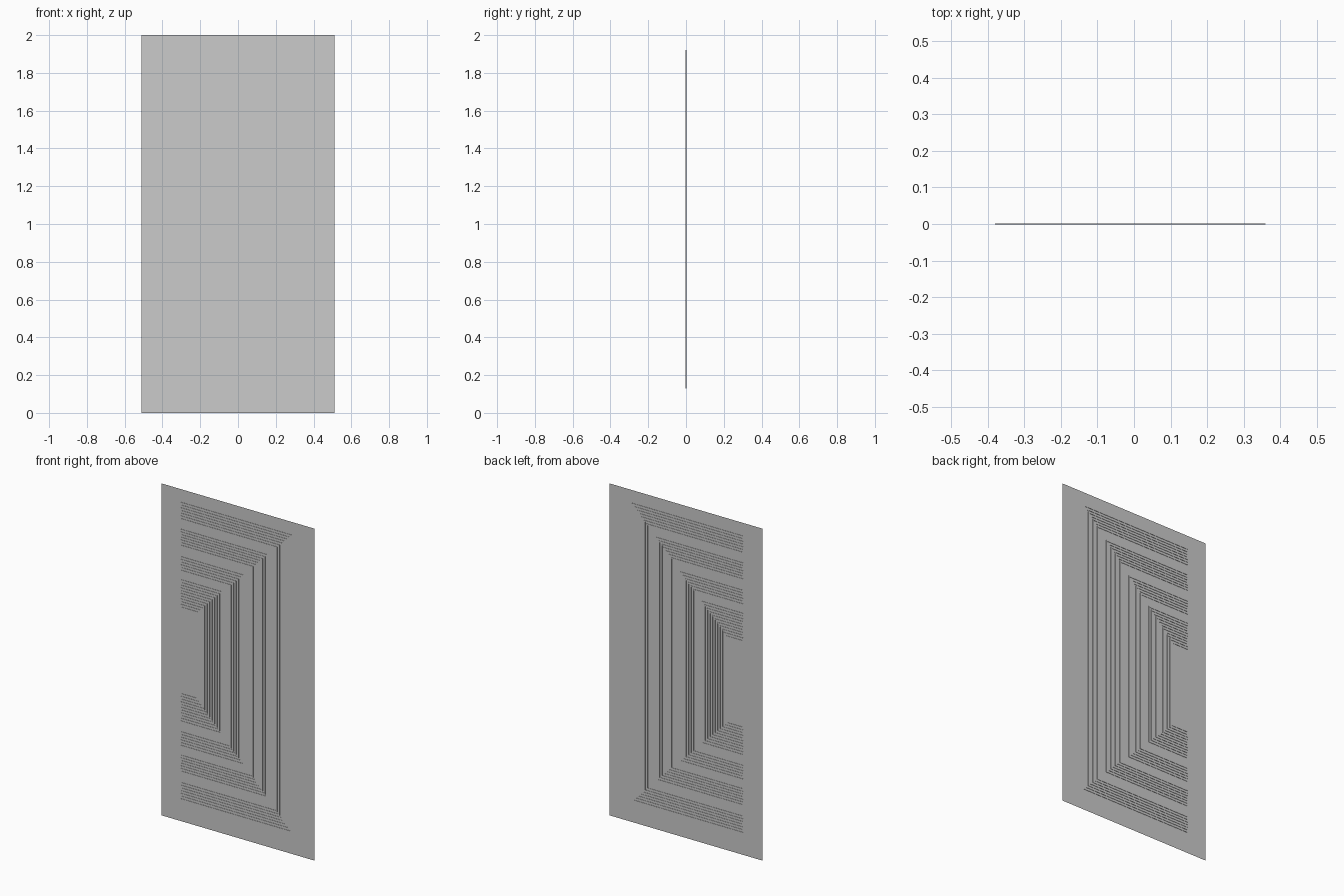
import bpy, bmesh

if "Cube" in bpy.data.objects:
    bpy.data.objects.remove(bpy.data.objects["Cube"])

LEFT = -0.38      # shared open end of every trace
DEPTH = 0.004     # total trace thickness, centred on the panel


def mesh_object(name, bm):
    bmesh.ops.recalc_face_normals(bm, faces=bm.faces)
    mesh = bpy.data.meshes.new(name)
    bm.to_mesh(mesh)
    bm.free()
    obj = bpy.data.objects.new(name, mesh)
    bpy.context.collection.objects.link(obj)
    return obj


def add_prism(bm, outline):
    # extrude an x/z outline symmetrically through the panel
    face = bm.faces.new([bm.verts.new((x, -DEPTH / 2, z)) for x, z in outline])
    ext = bmesh.ops.extrude_face_region(bm, geom=[face], use_keep_orig=True)
    moved = [g for g in ext["geom"] if isinstance(g, bmesh.types.BMVert)]
    bmesh.ops.translate(bm, verts=moved, vec=(0, DEPTH, 0))


def add_trace(bm, right, top, bottom, w):
    # bracket shape, open towards the left
    add_prism(bm, [(LEFT, top), (right, top), (right, bottom), (LEFT, bottom),
                   (LEFT, bottom + w), (right - w, bottom + w),
                   (right - w, top - w), (LEFT, top - w)])


# flat backing panel
bm = bmesh.new()
bm.faces.new([bm.verts.new((x, 0, z)) for x, z in
              ((-0.51, 0), (0.51, 0), (0.51, 2), (-0.51, 2))])
mesh_object("panel", bm)

# four nested bands: right, top, bottom, band width, number of traces
bands = [
    ("outer_band", 0.36, 1.922, 0.128, 0.106, 7),
    ("second_band", 0.198, 1.76, 0.295, 0.104, 7),
    ("third_band", 0.038, 1.595, 0.45, 0.09, 6),
    ("inner_band", -0.105, 1.456, 0.597, 0.173, 11),
]
for name, right, top, bottom, width, count in bands:
    w = width / (2 * count - 1)
    bm = bmesh.new()
    for i in range(count):
        d = 2 * w * i
        add_trace(bm, right - d, top - d, bottom + d, w)
    mesh_object(name, bm)

# fine edge closing the trace ends
bm = bmesh.new()
add_prism(bm, [(LEFT - 0.001, 0.128), (LEFT, 0.128), (LEFT, 1.922), (LEFT - 0.001, 1.922)])
mesh_object("end_edge", bm)
